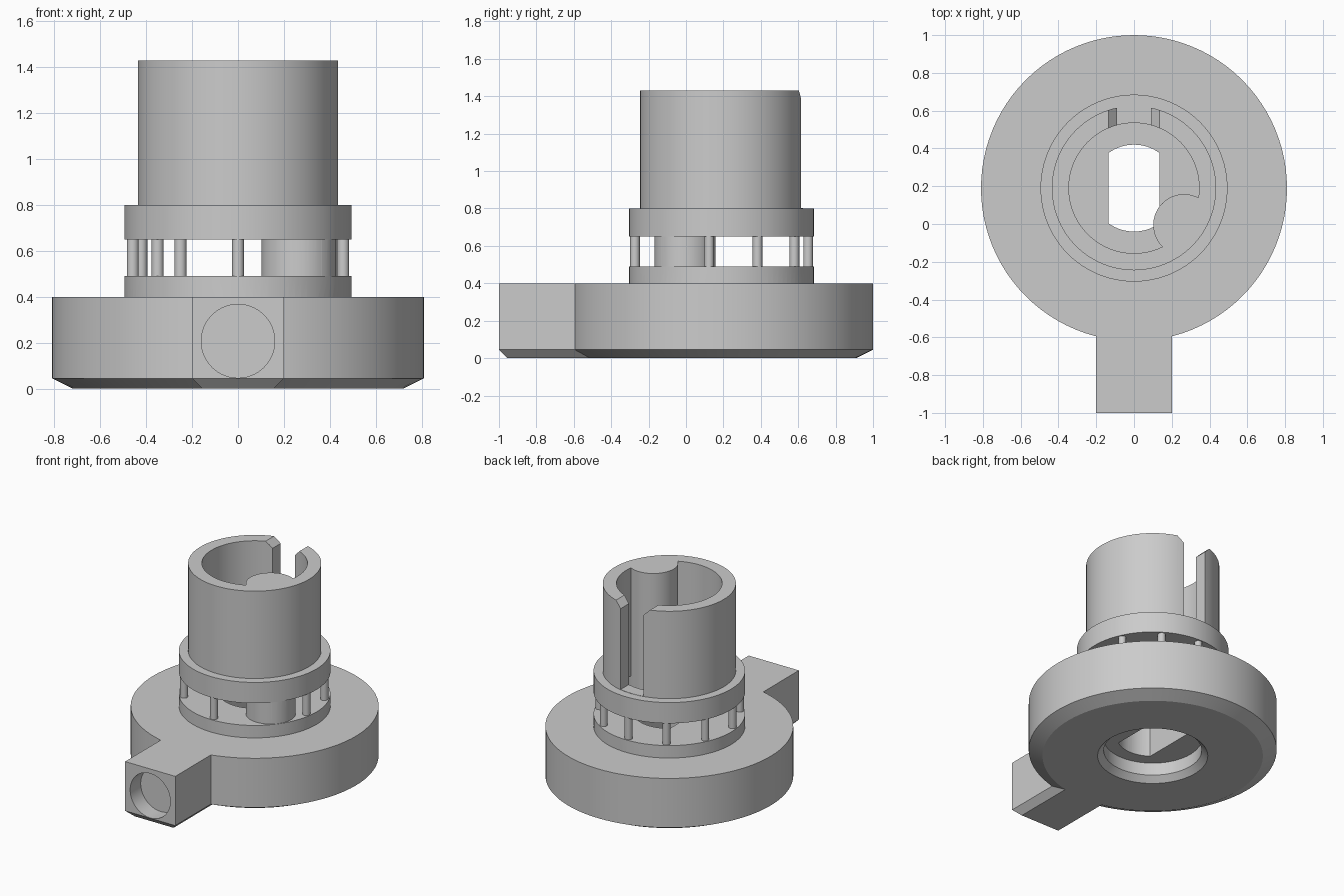
import bpy, bmesh, math

if "Cube" in bpy.data.objects:
    bpy.data.objects.remove(bpy.data.objects["Cube"])

AXIS_Y = 0.19
SEGS = 96

grey = bpy.data.materials.new("plain_grey")
grey.use_nodes = True
colour = (0.6, 0.6, 0.6, 1)
grey.diffuse_color = colour
grey.node_tree.nodes["Principled BSDF"].inputs["Base Color"].default_value = colour


def finish(name, bm):
    bmesh.ops.recalc_face_normals(bm, faces=bm.faces)
    mesh = bpy.data.meshes.new(name)
    bm.to_mesh(mesh)
    bm.free()
    mesh.materials.append(grey)
    obj = bpy.data.objects.new(name, mesh)
    bpy.context.collection.objects.link(obj)
    return obj


def lathe(name, profile, segs=SEGS, x=0, y=AXIS_Y):
    """Closed solid of revolution from (radius, z) points; radius 0 closes on the axis."""
    bm = bmesh.new()
    verts = [bm.verts.new((x + r, y, z)) for r, z in profile]
    edges = [bm.edges.new((verts[i], verts[(i + 1) % len(verts)])) for i in range(len(verts))]
    bmesh.ops.spin(bm, geom=verts + edges, cent=(x, y, 0), axis=(0, 0, 1),
                   angle=math.tau, steps=segs, use_merge=False)
    bmesh.ops.remove_doubles(bm, verts=bm.verts, dist=1e-5)
    return finish(name, bm)


def cylinder(name, radius, z0, z1, x=0, y=AXIS_Y, segs=SEGS):
    return lathe(name, [(0, z0), (radius, z0), (radius, z1), (0, z1)], segs, x, y)


def prism(name, outline, vector):
    """Extrude a flat 3D outline along a vector."""
    bm = bmesh.new()
    face = bm.faces.new([bm.verts.new(p) for p in outline])
    ext = bmesh.ops.extrude_face_region(bm, geom=[face])
    bmesh.ops.translate(bm, vec=vector, verts=[v for v in ext["geom"] if isinstance(v, bmesh.types.BMVert)])
    return finish(name, bm)


def combine(target, other, operation):
    mod = target.modifiers.new(operation.lower(), "BOOLEAN")
    mod.operation, mod.object, mod.solver = operation, other, "EXACT"
    bpy.context.view_layer.objects.active = target
    bpy.ops.object.modifier_apply(modifier=mod.name)
    bpy.data.objects.remove(other)


# Base disc with chamfered underside
base = lathe("base", [(0, 0), (0.72, 0), (0.81, 0.045), (0.81, 0.4), (0, 0.4)])

# Arm to the front, chamfered along its lower edges
bm = bmesh.new()
bmesh.ops.create_cube(bm, size=1)
for v in bm.verts:
    v.co = (v.co.x * 0.4, -0.6 + v.co.y * 0.8, 0.2 + v.co.z * 0.4)
lower = [e for e in bm.edges if all(v.co.z < 0.1 for v in e.verts)
         and any(v.co.y < -0.9 for v in e.verts)]
bmesh.ops.bevel(bm, geom=lower, offset=0.045, segments=1, affect="EDGES")
combine(base, finish("arm", bm), "UNION")

# Low collar on top of the base
combine(base, cylinder("lower_collar", 0.495, 0.3, 0.49), "UNION")

# Round recess in the arm end
recess = [(0.16 * math.cos(math.tau * i / 64), -1.1, 0.207 + 0.16 * math.sin(math.tau * i / 64))
          for i in range(64)]
combine(base, prism("recess_cutter", recess, (0, 0.22, 0)), "DIFFERENCE")

# Bore below, with chamfered mouth, and the flat-sided hole above it
combine(base, lathe("bore_cutter", [(0, -0.04), (0.4, -0.04), (0.32, 0.04), (0.32, 0.13), (0, 0.13)]),
        "DIFFERENCE")
half = math.asin(0.135 / 0.23)
keyhole = []
for centre in (math.pi / 2, -math.pi / 2):
    for i in range(17):
        a = centre - half + 2 * half * i / 16
        keyhole.append((0.23 * math.cos(a), AXIS_Y + 0.23 * math.sin(a), 0.1))
combine(base, prism("keyhole_cutter", keyhole, (0, 0, 0.5)), "DIFFERENCE")

# Tube with its wider foot ring
tube = lathe("tube", [(0.345, 0.65), (0.495, 0.65), (0.495, 0.8), (0.435, 0.8), (0.435, 1.43), (0.345, 1.43)])

# Inner post: clipped to the tube above the ring, whole below it
POST = dict(x=0.265, y=-0.005, segs=64)
upper_post = cylinder("upper_post", 0.163, 0.75, 1.43, **POST)
combine(upper_post, cylinder("clip", 0.42, 0.6, 1.6), "INTERSECT")
combine(tube, upper_post, "UNION")
combine(tube, cylinder("lower_post", 0.163, 0.43, 0.78, **POST), "UNION")

# Slot in the back of the tube, flared at the top
slot = [(-0.09, 0.802), (0.09, 0.802), (0.09, 1.385), (0.18, 1.475), (-0.18, 1.475), (-0.09, 1.385)]
combine(tube, prism("slot_cutter", [(x, 0.45, z) for x, z in slot], (0, 0.3, 0)), "DIFFERENCE")

# Small pillars between collar and ring
step = math.tau / 11
for n, a in enumerate([k * step for k in range(-4, 5)] + [math.pi]):
    cylinder(f"pillar_{n + 1}", 0.026, 0.47, 0.67,
             0.463 * math.sin(a), AXIS_Y + 0.463 * math.cos(a), 20)

# Smooth round walls, keep sharp edges
bpy.ops.object.select_all(action="DESELECT")
for obj in bpy.context.scene.objects:
    if obj.type == "MESH":
        obj.select_set(True)
        bpy.context.view_layer.objects.active = obj
bpy.ops.object.shade_smooth_by_angle(angle=math.radians(25))
